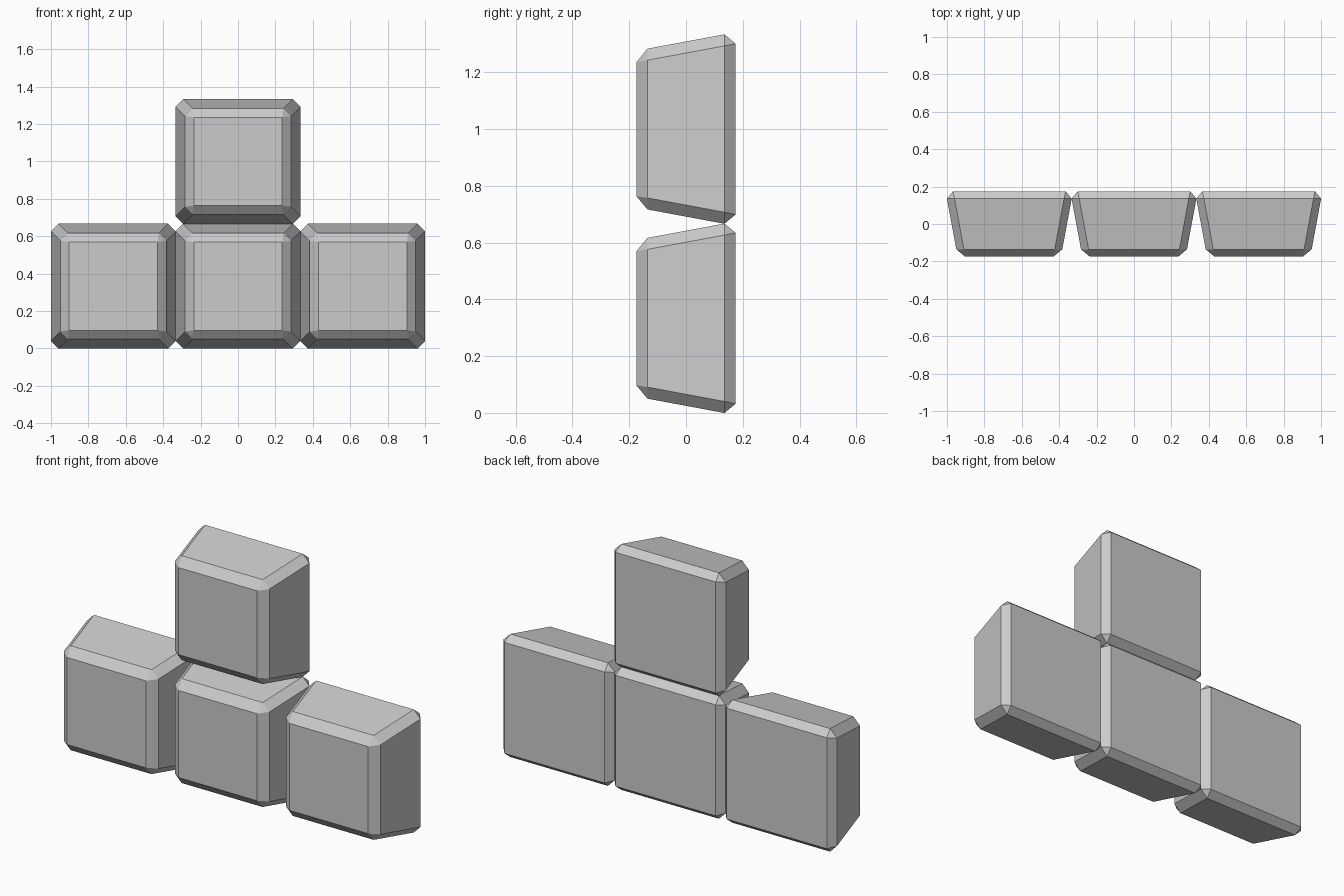
import bpy
import bmesh

if "Cube" in bpy.data.objects:
    bpy.data.objects.remove(bpy.data.objects["Cube"], do_unlink=True)

PITCH = 2 / 3        # spacing between neighbouring keys
DEPTH = 0.175        # half depth
BACK = 0.341         # half width at the back, before chamfering
FRONT = 0.276        # half width at the front, before chamfering
CHAMFER = 0.04

grey = bpy.data.materials.new("key_grey")
grey.use_nodes = True
colour = (0.6, 0.6, 0.6, 1)
grey.diffuse_color = colour
grey.node_tree.nodes["Principled BSDF"].inputs["Base Color"].default_value = colour


def add_key(name, x, z):
    """Tapered block, narrower at the front, chamfered on every edge."""
    bm = bmesh.new()
    bmesh.ops.create_cube(bm, size=2)
    for v in bm.verts:
        half = BACK if v.co.y > 0 else FRONT
        v.co.x *= half
        v.co.z *= half
        v.co.y *= DEPTH
    bmesh.ops.bevel(bm, geom=bm.edges[:], offset=CHAMFER, offset_type='OFFSET',
                    segments=1, profile=0.5, affect='EDGES')
    bmesh.ops.recalc_face_normals(bm, faces=bm.faces[:])
    mesh = bpy.data.meshes.new(name)
    bm.to_mesh(mesh)
    bm.free()
    mesh.materials.append(grey)
    obj = bpy.data.objects.new(name, mesh)
    obj.location = (x, 0, z)
    bpy.context.collection.objects.link(obj)


# Bottom row of three keys, with one key above the middle
for name, column, row in (("right_key", -1, 0), ("down_key", 0, 0),
                          ("left_key", 1, 0), ("up_key", 0, 1)):
    add_key(name, column * PITCH, (row + 0.5) * PITCH)
